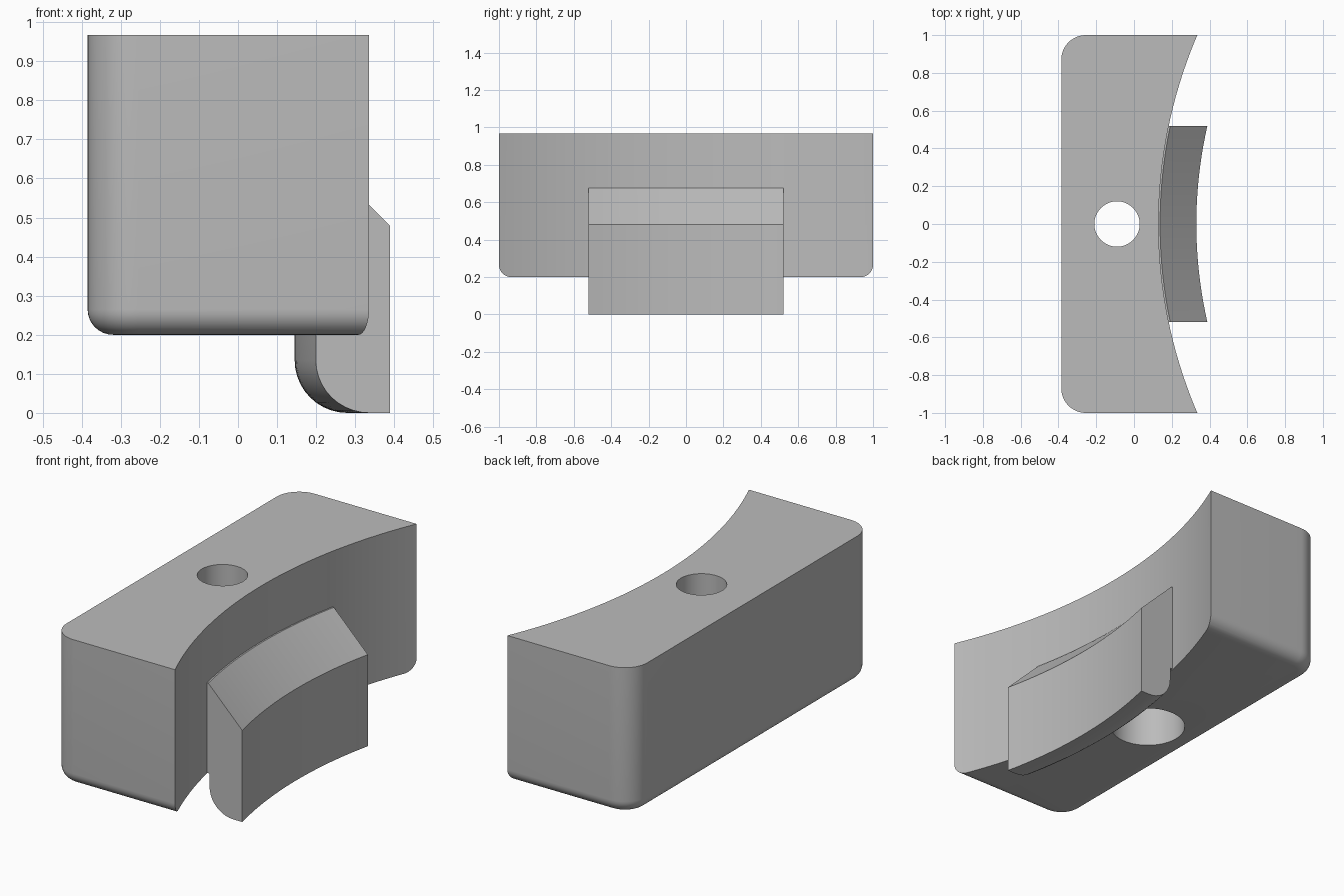
import bpy, bmesh, math

cube = bpy.data.objects.get("Cube")
if cube:
    bpy.data.objects.remove(cube, do_unlink=True)

ARC_X, ARC_R = 2.67, 2.54      # axis and radius of the concave face
BASE, TOP = 0.2, 0.967         # block underside and top

grey = bpy.data.materials.new("plain grey")
grey.use_nodes = True
grey.diffuse_color = (0.5, 0.5, 0.5, 1)
grey.node_tree.nodes["Principled BSDF"].inputs["Base Color"].default_value = (0.5, 0.5, 0.5, 1)


def make_object(name, bm):
    bmesh.ops.recalc_face_normals(bm, faces=bm.faces)
    mesh = bpy.data.meshes.new(name)
    bm.to_mesh(mesh)
    bm.free()
    mesh.materials.append(grey)
    obj = bpy.data.objects.new(name, mesh)
    bpy.context.collection.objects.link(obj)
    return obj


def select_only(obj):
    bpy.ops.object.select_all(action='DESELECT')
    obj.select_set(True)
    bpy.context.view_layer.objects.active = obj


def cut_cylinder(target, x, radius, z0, z1, segments):
    bm = bmesh.new()
    bmesh.ops.create_cone(bm, cap_ends=True, segments=segments,
                          radius1=radius, radius2=radius, depth=z1 - z0)
    bmesh.ops.translate(bm, verts=bm.verts, vec=(x, 0, (z0 + z1) / 2))
    cutter = make_object("cutter", bm)
    cutter.hide_render = True
    mod = target.modifiers.new("cut", 'BOOLEAN')
    mod.operation = 'DIFFERENCE'
    mod.solver = 'EXACT'
    mod.object = cutter
    select_only(target)
    bpy.ops.object.modifier_apply(modifier=mod.name)
    bpy.data.objects.remove(cutter, do_unlink=True)


# Block: rounded back corners, then a rounded lower rim
bm = bmesh.new()
bmesh.ops.create_cube(bm, size=1)
for v in bm.verts:
    v.co = (0.6 if v.co.x > 0 else -0.385, v.co.y * 2, TOP if v.co.z > 0 else BASE)
corners = [e for e in bm.edges if all(v.co.x < 0 for v in e.verts)
           and abs(e.verts[0].co.z - e.verts[1].co.z) > 0.1]
bmesh.ops.bevel(bm, geom=corners, offset=0.13, segments=12, profile=0.5, affect='EDGES')
rim = [e for e in bm.edges if all(v.co.z < BASE + 0.001 for v in e.verts)]
bmesh.ops.bevel(bm, geom=rim, offset=0.065, segments=8, profile=0.5, affect='EDGES')
block = make_object("block", bm)

# Concave face, bolt hole and wider recess from below
cut_cylinder(block, ARC_X, ARC_R, -0.5, 1.5, 256)
cut_cylinder(block, -0.09, 0.12, -0.5, 1.5, 64)
cut_cylinder(block, -0.09, 0.185, -0.5, 0.6, 64)

# Curved tab: section as (distance out from the concave face, height)
fillet = 0.135
section = [(-0.01, 0.203), (-0.01, 0.675), (0.008, 0.675), (0.2, 0.48), (0.2, 0)]
for i in range(11):
    a = math.pi / 2 * i / 10
    section.append((0.015 + fillet * (1 - math.sin(a)), fillet * (1 - math.cos(a))))
section.append((0.015, 0.203))

bm = bmesh.new()
STEPS, HALF = 24, 0.52
rings = []
for s in range(STEPS + 1):
    y = HALF * (2 * s / STEPS - 1)
    rings.append([bm.verts.new((ARC_X - math.sqrt((ARC_R - d) ** 2 - y * y), y, z))
                  for d, z in section])
for a, b in zip(rings, rings[1:]):
    for i in range(len(section)):
        j = (i + 1) % len(section)
        bm.faces.new((a[i], a[j], b[j], b[i]))
bm.faces.new(rings[0])
bm.faces.new(rings[-1])
tab = make_object("curved_tab", bm)

for obj in (block, tab):
    select_only(obj)
    bpy.ops.object.shade_smooth_by_angle(angle=math.radians(30))
